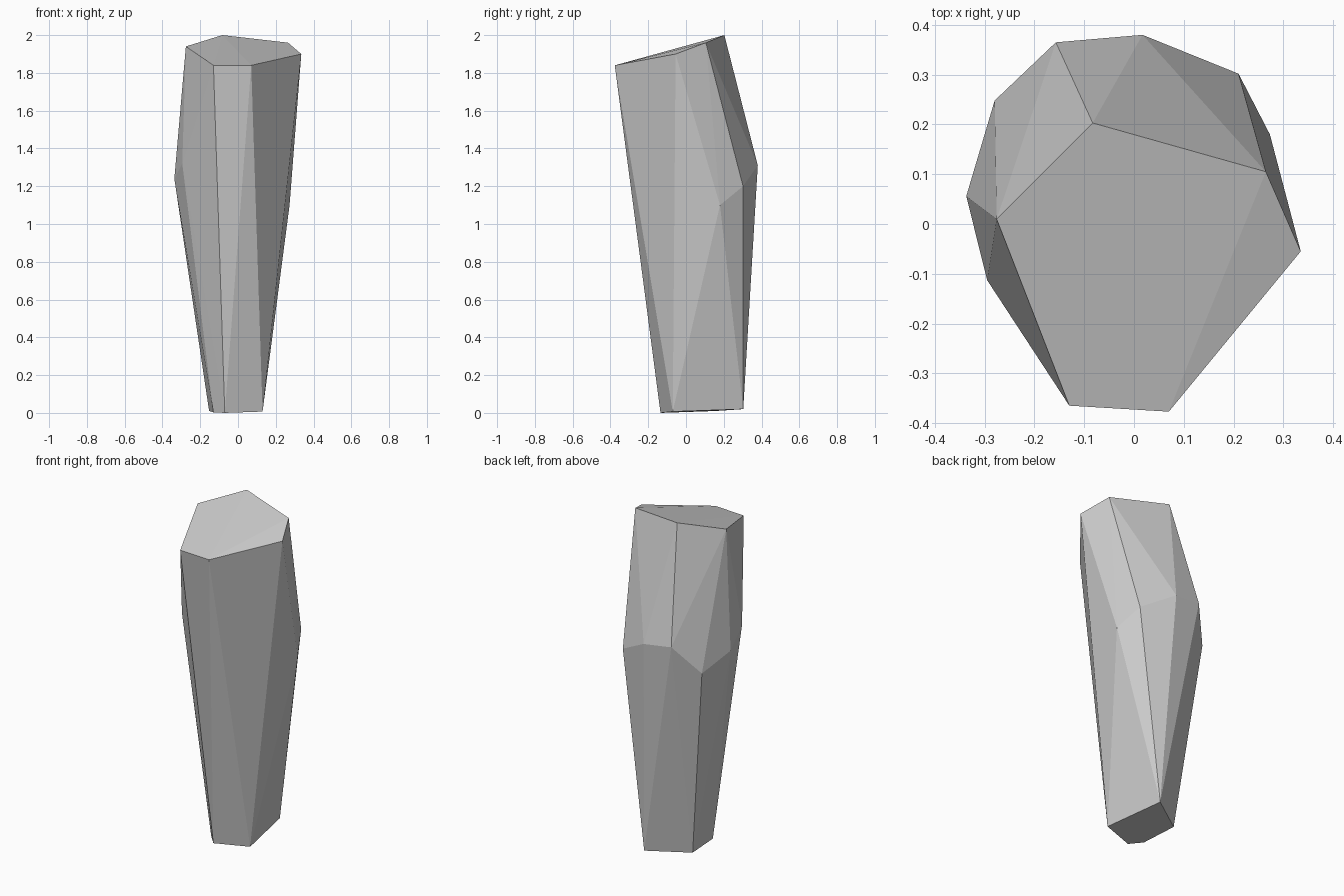
import bpy, bmesh

# Faceted crystal: three rings of corners wrapped in a convex skin
top_ring = [(-0.13, -0.365, 1.84), (0.07, -0.377, 1.84), (0.335, -0.055, 1.90),
            (0.265, 0.105, 1.96), (-0.083, 0.203, 2.0), (-0.276, 0.01, 1.94)]
shoulder_ring = [(-0.295, -0.113, 1.32), (-0.337, 0.056, 1.24), (-0.28, 0.248, 1.16),
                 (-0.157, 0.365, 1.33), (0.017, 0.38, 1.31), (0.21, 0.302, 1.20),
                 (0.273, 0.18, 1.10)]
base_ring = [(-0.07, -0.135, 0.0), (0.13, -0.07, 0.007), (0.067, 0.303, 0.02),
             (-0.153, 0.155, 0.01), (-0.13, -0.07, 0.003)]

bm = bmesh.new()
for co in top_ring + shoulder_ring + base_ring:
    bm.verts.new(co)
bmesh.ops.convex_hull(bm, input=list(bm.verts))
bmesh.ops.recalc_face_normals(bm, faces=list(bm.faces))

mesh = bpy.data.meshes.new("crystal_shard")
bm.to_mesh(mesh)
bm.free()
bpy.context.collection.objects.link(bpy.data.objects.new("crystal_shard", mesh))
